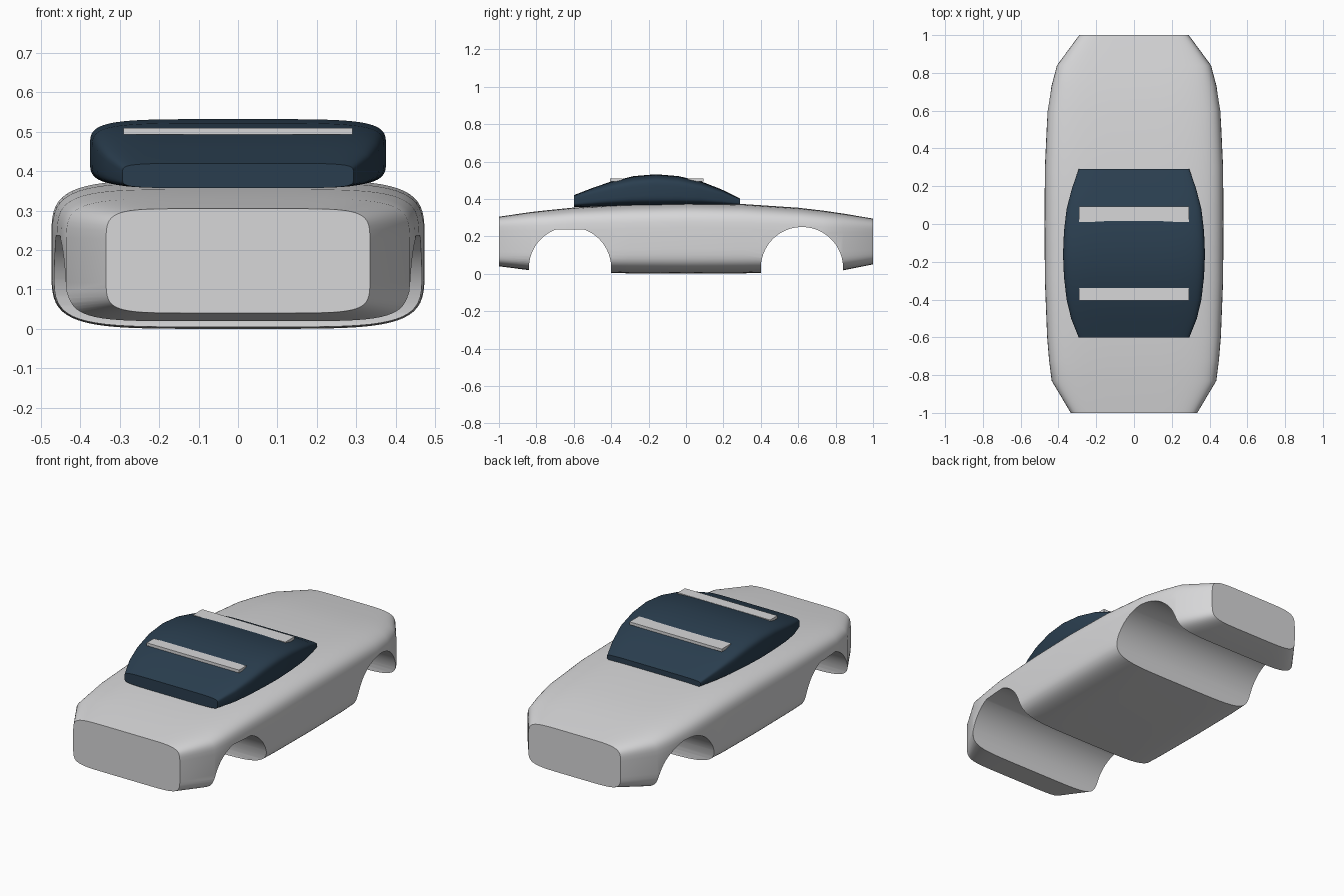
import bpy, bmesh, math

cube = bpy.data.objects.get("Cube")
if cube:
    bpy.data.objects.remove(cube, do_unlink=True)


def material(name, colour):
    m = bpy.data.materials.new(name)
    m.use_nodes = True
    m.diffuse_color = (*colour, 1)
    m.node_tree.nodes["Principled BSDF"].inputs["Base Color"].default_value = (*colour, 1)
    return m


silver = material("silver_grey", (0.68, 0.68, 0.69))
navy = material("navy_glass", (0.023, 0.048, 0.078))


def make(name, bm, mat):
    bmesh.ops.recalc_face_normals(bm, faces=bm.faces[:])
    mesh = bpy.data.meshes.new(name)
    bm.to_mesh(mesh)
    bm.free()
    mesh.materials.append(mat)
    obj = bpy.data.objects.new(name, mesh)
    bpy.context.collection.objects.link(obj)
    return obj


def smooth(obj):
    bpy.ops.object.select_all(action="DESELECT")
    obj.select_set(True)
    bpy.context.view_layer.objects.active = obj
    bpy.ops.object.shade_smooth_by_angle(angle=math.radians(35))


def loft(name, stations, mat, segments=64):
    """Skin squarish sections; each station is y, half width, bottom, top, squareness."""
    bm = bmesh.new()
    rings = []
    for y, half, low, high, power in stations:
        ring = []
        for i in range(segments):
            a = 2 * math.pi * (i + 0.5) / segments
            c, s = math.cos(a), math.sin(a)
            x = half * math.copysign(abs(c) ** (2 / power), c)
            z = (low + high) / 2 + (high - low) / 2 * math.copysign(abs(s) ** (2 / power), s)
            ring.append(bm.verts.new((x, y, z)))
        rings.append(ring)
    for a, b in zip(rings, rings[1:]):
        for i in range(segments):
            j = (i + 1) % segments
            bm.faces.new((a[i], a[j], b[j], b[i]))
    bm.faces.new(rings[0])
    bm.faces.new(rings[-1])
    return make(name, bm, mat)


# Body shell
body = loft("body", [
    (-1.0, 0.335, 0.04, 0.305, 7),
    (-0.83, 0.436, 0.018, 0.33, 6),
    (-0.72, 0.45, 0.014, 0.342, 5.5),
    (-0.6, 0.46, 0.01, 0.354, 5.5),
    (-0.3, 0.472, 0.002, 0.371, 5),
    (0.0, 0.474, 0.0, 0.378, 5),
    (0.3, 0.472, 0.002, 0.373, 5),
    (0.6, 0.458, 0.01, 0.353, 5),
    (0.73, 0.437, 0.014, 0.338, 5),
    (0.84, 0.408, 0.018, 0.322, 5.5),
    (1.0, 0.29, 0.05, 0.295, 6)], silver)


# Wheel arches cut straight through the shell; a low roof leaves the arch flat-topped
def cut_arch(y, roof):
    radius, axle, steps = 0.22, 0.03, 64
    angles = [2 * math.pi * (i + 0.5) / steps for i in range(steps)]
    profile = [(y + radius * math.cos(a), axle + radius * math.sin(a)) for a in angles]
    profile = [p for p in profile if p[1] <= roof]
    bm = bmesh.new()
    near = bm.faces.new([bm.verts.new((-0.6, py, pz)) for py, pz in profile])
    swept = bmesh.ops.extrude_face_region(bm, geom=[near], use_keep_orig=True)["geom"]
    far = [v for v in swept if isinstance(v, bmesh.types.BMVert)]
    bmesh.ops.translate(bm, vec=(1.2, 0, 0), verts=far)
    cutter = make("arch_cutter", bm, silver)
    cutter.hide_render = True
    mod = body.modifiers.new("arch", "BOOLEAN")
    mod.operation, mod.solver, mod.object = "DIFFERENCE", "EXACT", cutter
    bpy.context.view_layer.objects.active = body
    bpy.ops.object.modifier_apply(modifier=mod.name)
    bpy.data.objects.remove(cutter, do_unlink=True)


cut_arch(-0.62, 0.238)
cut_arch(0.62, 0.3)
smooth(body)

# Glass canopy, arched along its length
canopy = loft("canopy", [
    (-0.6, 0.293, 0.357, 0.42, 6),
    (-0.5, 0.333, 0.357, 0.459, 5.5),
    (-0.4, 0.357, 0.357, 0.493, 5),
    (-0.28, 0.371, 0.358, 0.522, 5),
    (-0.16, 0.376, 0.358, 0.532, 5),
    (-0.04, 0.371, 0.36, 0.522, 5),
    (0.08, 0.357, 0.362, 0.494, 5),
    (0.19, 0.328, 0.364, 0.451, 5.5),
    (0.29, 0.293, 0.366, 0.402, 6)], navy)
smooth(canopy)

# Roof bars
for name, y0, y1 in (("front_roof_bar", -0.405, -0.34), ("rear_roof_bar", 0.01, 0.093)):
    bm = bmesh.new()
    bmesh.ops.create_cube(bm, size=1)
    bmesh.ops.scale(bm, vec=(0.58, y1 - y0, 0.016), verts=bm.verts)
    bmesh.ops.translate(bm, vec=(0, (y0 + y1) / 2, 0.501), verts=bm.verts)
    make(name, bm, silver)
